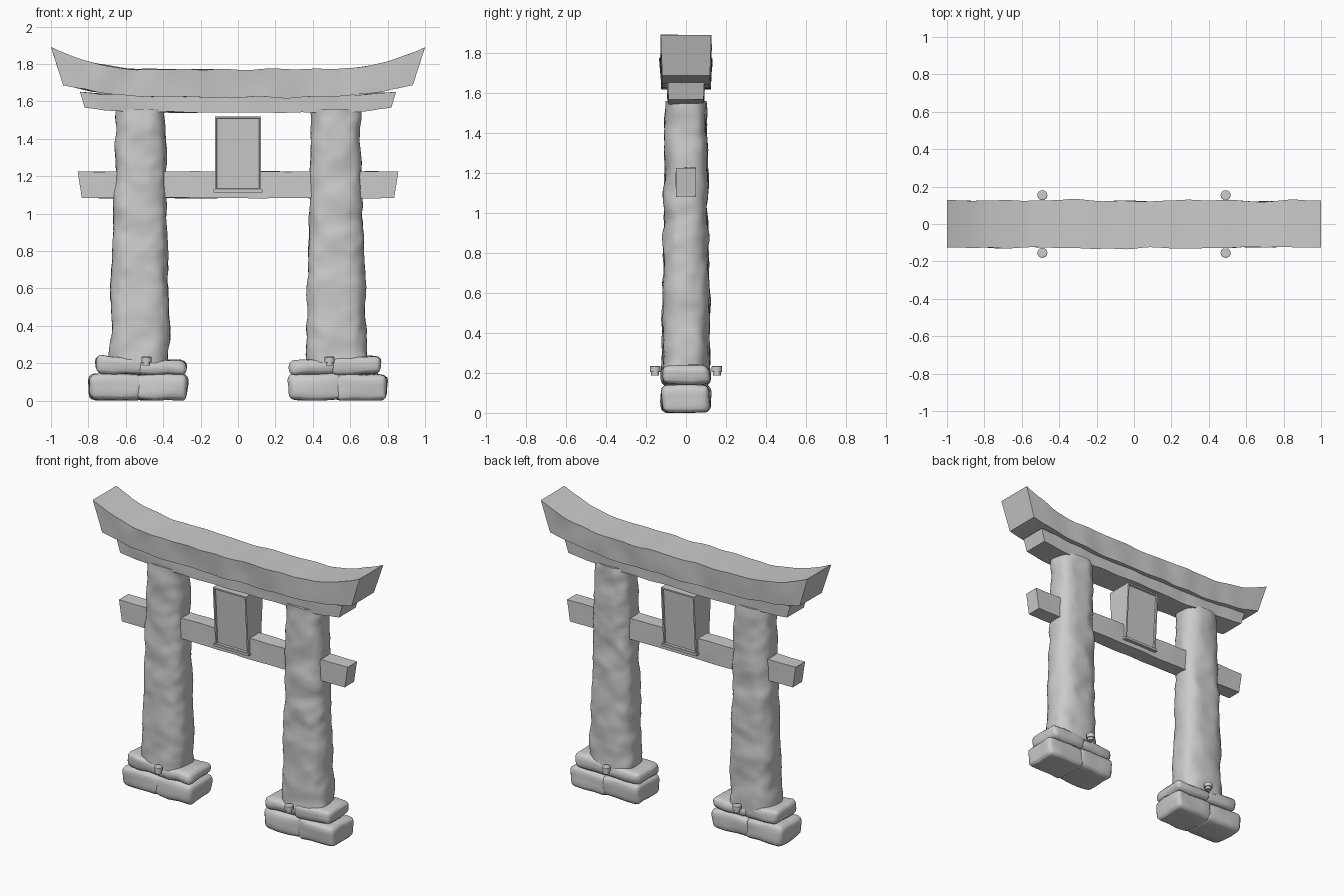
import bpy, bmesh, math
from mathutils import Vector, noise

if "Cube" in bpy.data.objects:
    bpy.data.objects.remove(bpy.data.objects["Cube"])


def roughen(co, freq, amp, seed):
    # push a point around with smooth noise
    p = co * freq + Vector((seed * 7.3, seed * 3.1, seed * 5.7))
    return co + noise.noise_vector(p) * amp


def finish(bm, name, angle=35):
    bmesh.ops.recalc_face_normals(bm, faces=bm.faces)
    mesh = bpy.data.meshes.new(name)
    bm.to_mesh(mesh)
    bm.free()
    ob = bpy.data.objects.new(name, mesh)
    bpy.context.collection.objects.link(ob)
    bpy.ops.object.select_all(action='DESELECT')
    ob.select_set(True)
    bpy.context.view_layer.objects.active = ob
    bpy.ops.object.shade_smooth_by_angle(angle=math.radians(angle))
    return ob


def loft(name, rings, angle=35):
    # skin a list of closed rings and cap both ends
    bm = bmesh.new()
    rows = [[bm.verts.new(p) for p in ring] for ring in rings]
    n = len(rows[0])
    for a, b in zip(rows, rows[1:]):
        for i in range(n):
            j = (i + 1) % n
            bm.faces.new((a[i], a[j], b[j], b[i]))
    bm.faces.new(rows[0])
    bm.faces.new(rows[-1])
    return finish(bm, name, angle)


def beam(name, x_top, x_bot, top, bottom, y_top, y_bot, amp, seed, steps=48):
    # swept beam with slanted ends; top/bottom give height at a distance from centre
    rings = []
    for s in range(steps + 1):
        t = 2 * s / steps - 1
        zt, zb = top(abs(t * x_top)), bottom(abs(t * x_bot))
        ring = []
        sides = [(-1, 0), (-1, .35), (-1, .7), (-1, 1), (1, 1), (1, .7), (1, .35), (1, 0)]
        for sy, k in sides:
            co = Vector((t * (x_bot + (x_top - x_bot) * k),
                         sy * (y_bot + (y_top - y_bot) * k), zb + (zt - zb) * k))
            fade = 1 if abs(t) < 0.9 else 0.3
            moved = roughen(co, 7, amp * fade, seed)
            ring.append((co.x, moved.y, moved.z))
        rings.append(ring)
    return loft(name, rings)


def rise(base, height, start, end):
    return lambda x: base + height * (max(0, x - start) / (end - start)) ** 2


# Beams
beam("top_beam", 1.0, 0.935, rise(1.772, .118, .5, 1), rise(1.622, .065, .4, .935),
     .127, .119, .010, 1)
beam("under_beam", .845, .82, rise(1.63, .022, .4, .845), rise(1.54, .027, .4, .82),
     .092, .088, .008, 2)
beam("tie_beam", .857, .835, lambda x: 1.225, lambda x: 1.083, .05, .05, .004, 3)


# Rough pillars
def pillar(name, side, seed):
    rings, n, rows = [], 44, 56
    for r in range(rows + 1):
        k = r / rows
        z = .2 + 1.36 * k
        cx = side * (.5275 - .008 * k)
        rx, ry = .163 - .033 * k, .121 - .02 * k
        ring = []
        for i in range(n):
            a = 2 * math.pi * i / n
            c, s = math.cos(a), math.sin(a)
            e = 2 / 2.7
            co = Vector((cx + rx * math.copysign(abs(c) ** e, c),
                         ry * math.copysign(abs(s) ** e, s), z))
            m = roughen(co, 7, .013, seed)
            m = roughen(m, 17, .006, seed + 1)
            ring.append((m.x, m.y, z))
        rings.append(ring)
    return loft(name, rings, 40)


# Rounded base stones
def stone(name, x0, x1, z0, z1, seed, tilt=0):
    bm = bmesh.new()
    bmesh.ops.create_cube(bm, size=1)
    for v in bm.verts:
        v.co = Vector(((x0 + x1) / 2 + v.co.x * (x1 - x0), v.co.y * .24,
                       (z0 + z1) / 2 + v.co.z * (z1 - z0) + v.co.x * tilt))
    bmesh.ops.bevel(bm, geom=bm.edges[:], offset=.034, segments=3, profile=.5, affect='EDGES')
    bmesh.ops.triangulate(bm, faces=[f for f in bm.faces if len(f.verts) > 4])
    bmesh.ops.subdivide_edges(bm, edges=bm.edges[:], cuts=2, use_grid_fill=True)
    for v in bm.verts:
        v.co = roughen(v.co, 9, .012, seed)
        v.co.z = max(v.co.z, 0)
    return finish(bm, name, 45)


# Small round pegs standing beside the pillar feet
def peg(name, x, y, z):
    rings = []
    for r, h in ((.02, 0), (.02, .018), (.027, .018), (.027, .045), (.022, .048)):
        rings.append([(x + r * math.cos(i * math.pi / 8), y + r * math.sin(i * math.pi / 8), z + h)
                      for i in range(16)])
    return loft(name, rings, 30)


for label, side in (("left", -1), ("right", 1)):
    seed = 10 + side * 3
    pillar(label + "_pillar", side, seed)
    for part, a, b, z0, z1, tilt in (("lower_outer_stone", .515, .795, .003, .142, 0),
                                     ("lower_inner_stone", .27, .555, .003, .142, 0),
                                     ("upper_outer_stone", .50, .765, .14, .238, .01),
                                     ("upper_inner_stone", .275, .545, .138, .218, 0)):
        lo, hi = sorted((side * a, side * b))
        seed += 1
        stone(label + "_" + part, lo, hi, z0, z1, seed, tilt * side)
    for face, y in (("front", -.154), ("back", .154)):
        peg(f"{label}_{face}_peg", side * .49, y, .187)

# Hanging plaque: faces lean outward at the top, with a sunken panel on each
bm = bmesh.new()
bmesh.ops.create_cube(bm, size=2)
for v in bm.verts:
    up = v.co.z > 0
    v.co = Vector((v.co.x * .124, v.co.y * (.092 if up else .066), 1.52 if up else 1.122))
bm.normal_update()
panels = [f for f in bm.faces if abs(f.normal.y) > .8]
bmesh.ops.inset_individual(bm, faces=panels, thickness=.014, depth=0)
bmesh.ops.inset_individual(bm, faces=panels, thickness=.004, depth=-.01)
finish(bm, "plaque", 20)

# Lip under the plaque
bm = bmesh.new()
bmesh.ops.create_cube(bm, size=1)
for v in bm.verts:
    v.co = Vector((v.co.x * .262, v.co.y * .148, 1.122 + v.co.z * .016))
finish(bm, "plaque_lip", 20)
